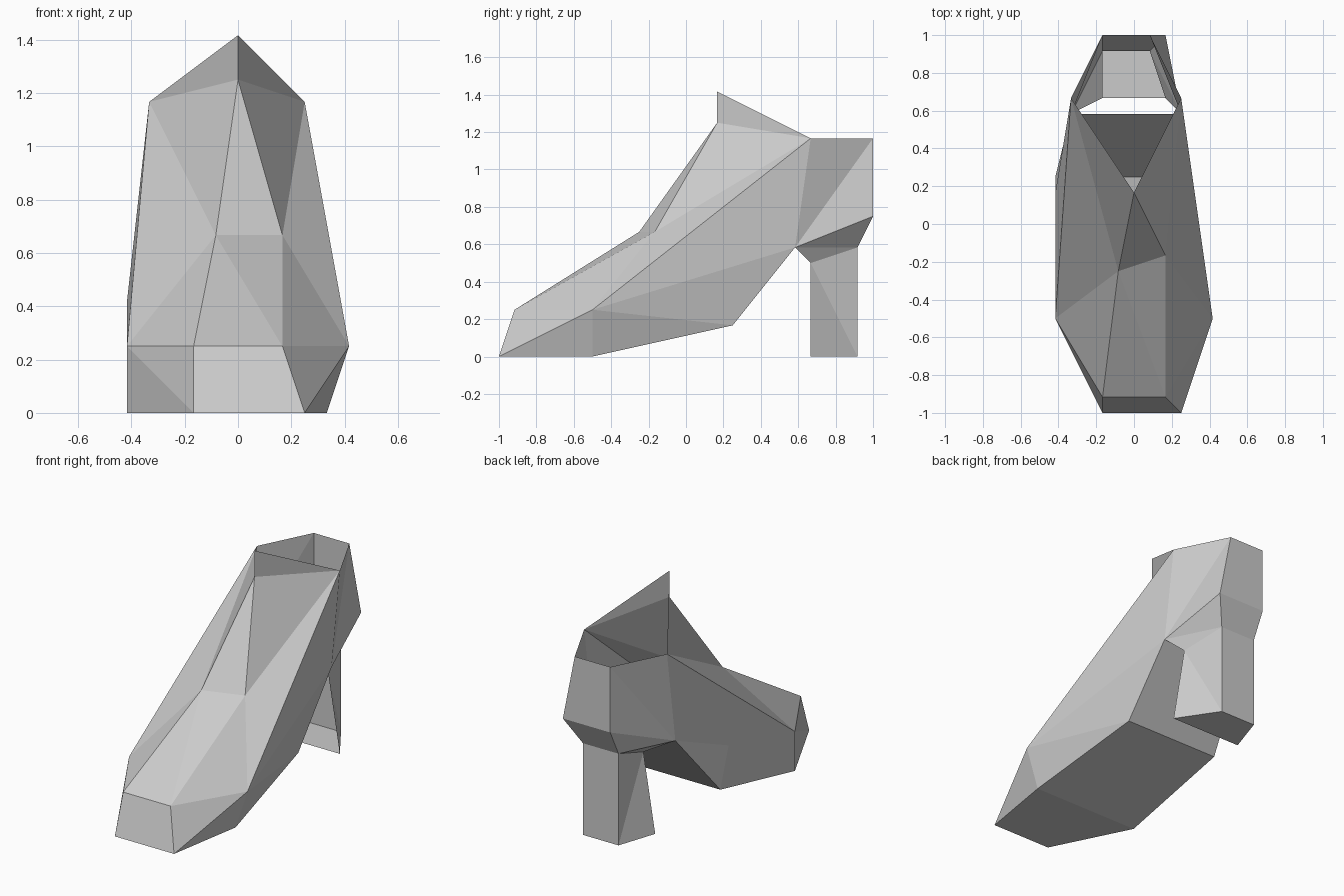
import bpy
import bmesh
from mathutils import Vector

cube = bpy.data.objects.get("Cube")
if cube:
    bpy.data.objects.remove(cube, do_unlink=True)

GRID = 1 / 12  # modelling grid step

grey = bpy.data.materials.new("light_grey")
grey.use_nodes = True
colour = (0.6, 0.6, 0.6, 1)
grey.diffuse_color = colour
grey.node_tree.nodes["Principled BSDF"].inputs["Base Color"].default_value = colour

points = {}


def single(name, x, y, z):
    points[name] = Vector((x, y, z)) * GRID


def pair(name, left_x, right_x, y, z):
    """Two corners of one cross-section: _a on the -x side, _b on the +x side."""
    single(name + "_a", left_x, y, z)
    single(name + "_b", right_x, y, z)


# Cross-sections from toe to heel
pair("tip", -2, 3, -12, 0)
pair("toe", -2, 2, -11, 3)
pair("ball", -5, 4, -6, 0)
pair("welt", -5, 5, -6, 3)
pair("arch", -5, 3, 3, 2)
pair("shank", -4, 3, 7, 7)
pair("ankle", -4, 3, 8, 14)
pair("collar", -2, 1, 12, 14)
pair("bulge", -2, 2, 12, 9)
pair("seat", -2, 1, 11, 7)
pair("breast", -2, 2, 8, 6)
pair("lip", -3, 3, 8, 0)
pair("tread", -2, 1, 11, 0)
single("vamp_a", -1, -3, 8)
single("vamp_b", 2, -2, 8)
single("throat", 0, 2, 15)
single("peak", 0, 2, 17)
single("waist", -5, 2, 5)


def part(name, inside, both="", faces=""):
    """Panels listed by corner; those in 'both' are built on each side."""
    panels = [f.split() for f in faces.split(",") if f.strip()]
    for f in both.split(","):
        if f.strip():
            for side in ("_a", "_b"):
                panels.append([p if p in points else p + side for p in f.split()])
    bm = bmesh.new()
    verts = {}
    for panel in panels:
        for p in panel:
            if p not in verts:
                verts[p] = bm.verts.new(points[p])
        bm.faces.new([verts[p] for p in panel])
    # Turn every panel away from the inside of the part
    centre = Vector(inside)
    bm.normal_update()
    bmesh.ops.recalc_face_normals(bm, faces=bm.faces)
    bm.normal_update()
    facing = sum(f.normal.dot(f.calc_center_median() - centre) * f.calc_area()
                 for f in bm.faces)
    if facing < 0:
        bmesh.ops.reverse_faces(bm, faces=bm.faces)
    mesh = bpy.data.meshes.new(name)
    bm.to_mesh(mesh)
    bm.free()
    mesh.materials.append(grey)
    obj = bpy.data.objects.new(name, mesh)
    bpy.context.collection.objects.link(obj)
    return obj


# Underside, rising from the ball to the shank
part("sole", (0, 0, 0.7), faces="""
    tip_a tip_b ball_b ball_a,
    ball_a ball_b arch_b arch_a,
    arch_a arch_b shank_b shank_a""")

# Toe cap, vamp, side walls and pointed tongue
part("upper", (0, 0, 0.5),
     both="""
    tip toe welt, tip welt ball, ball welt arch,
    toe vamp welt, welt vamp ankle, vamp throat ankle, ankle throat peak""",
     faces="""
    tip_a tip_b toe_b toe_a,
    toe_a toe_b vamp_a, toe_b vamp_b vamp_a, vamp_a vamp_b throat,
    welt_b arch_b shank_b, welt_b shank_b ankle_b,
    welt_a arch_a waist, arch_a shank_a waist,
    shank_a ankle_a waist, ankle_a welt_a waist""")

# Cup around the back of the foot
part("heel_counter", (0, 0.75, 0.9),
     both="ankle shank collar, shank bulge collar, shank seat bulge",
     faces="""
    collar_a collar_b bulge_b bulge_a,
    bulge_a bulge_b seat_b seat_a""")

# Hollow block heel, open at the front
part("heel", (-0.04, 0.78, 0.3),
     both="shank breast seat, breast tread seat, breast lip tread",
     faces="""
    seat_a seat_b tread_b tread_a,
    tread_a tread_b lip_b lip_a""")
